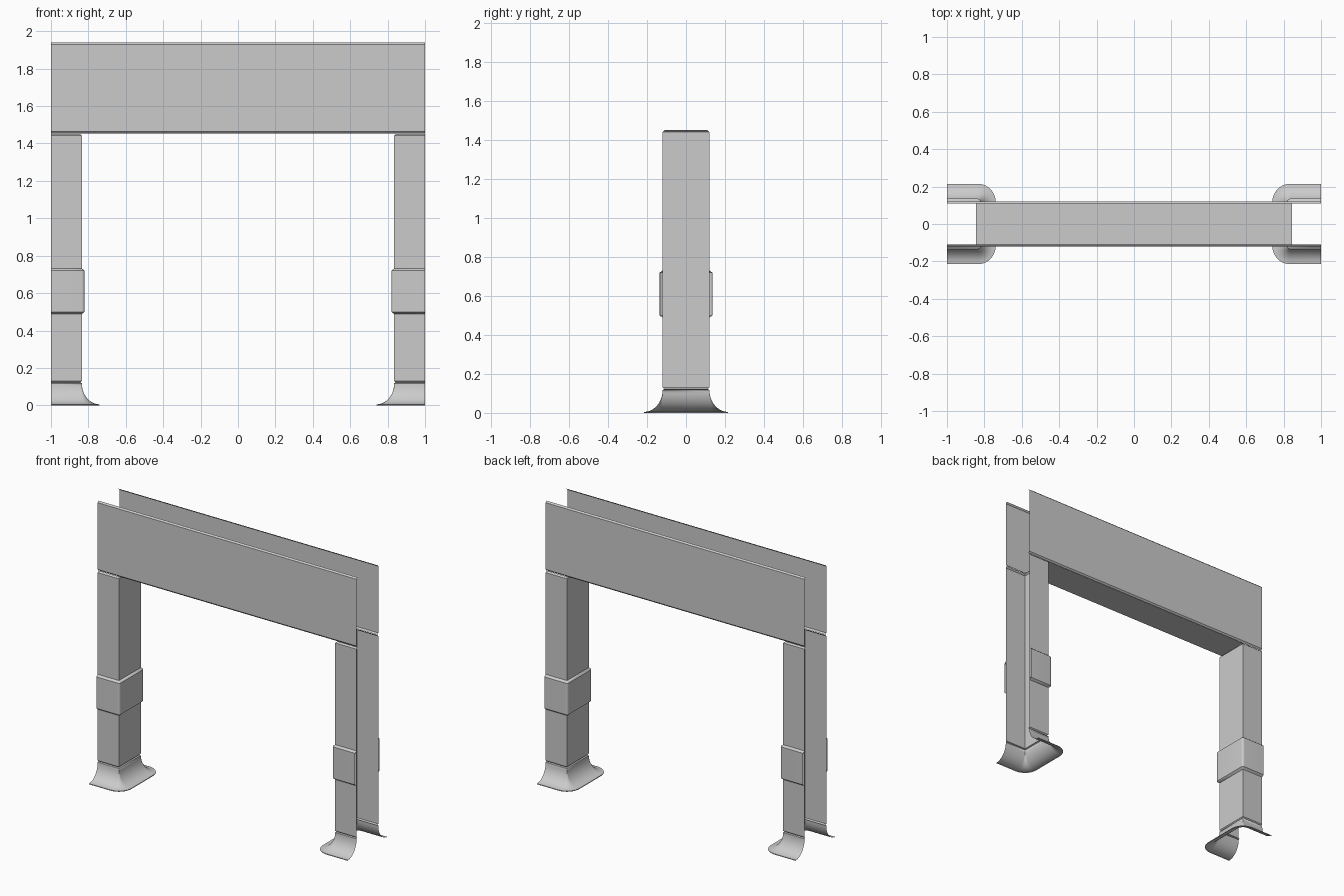
import bpy, bmesh
from math import sin, cos, pi

cube = bpy.data.objects.get("Cube")
if cube:
    bpy.data.objects.remove(cube, do_unlink=True)

grey = bpy.data.materials.new("plain grey")
grey.use_nodes = True
grey.diffuse_color = (0.6, 0.6, 0.6, 1)
grey.node_tree.nodes["Principled BSDF"].inputs["Base Color"].default_value = (0.6, 0.6, 0.6, 1)

HALF = 1.0      # half length, where the channel-shaped legs are open
INNER = 0.835   # inner face of the legs
DEPTH = 0.12    # front and back faces
CHAMFER = 0.01


def sheet(name, rows, mirror_axis=None):
    """Open sheet through rows of points, optionally mirrored on one axis."""
    bm = bmesh.new()
    grid = [[bm.verts.new(p) for p in row] for row in rows]
    for upper, lower in zip(grid, grid[1:]):
        for i in range(len(upper) - 1):
            bm.faces.new((upper[i], upper[i + 1], lower[i + 1], lower[i]))
    bmesh.ops.remove_doubles(bm, verts=bm.verts, dist=0.0001)
    mesh = bpy.data.meshes.new(name)
    bm.to_mesh(mesh)
    bm.free()
    mesh.materials.append(grey)
    obj = bpy.data.objects.new(name, mesh)
    bpy.context.collection.objects.link(obj)
    if mirror_axis is not None:
        mod = obj.modifiers.new("Mirror", 'MIRROR')
        mod.use_axis = [axis == mirror_axis for axis in range(3)]
        mod.use_mirror_merge = False
    bpy.ops.object.select_all(action='DESELECT')
    obj.select_set(True)
    bpy.context.view_layer.objects.active = obj
    bpy.ops.object.shade_smooth_by_angle(angle=pi / 6)
    return obj


def channel_ring(offset, z, steps=8):
    """U-shaped outline at a distance from the leg faces, with round outer corners."""
    radius, inset = max(offset, 0), min(offset, 0)
    cx, cy = INNER - inset, DEPTH + inset
    half = [(HALF, cy + radius)]
    for i in range(steps + 1):
        a = pi / 2 * i / steps
        half.append((cx - radius * sin(a), cy + radius * cos(a)))
    front = [(x, -y, z) for x, y in half]
    back = [(x, y, z) for x, y in reversed(half)]
    return front + back


def leg_part(name, profile):
    return sheet(name, [channel_ring(d, z) for d, z in profile], mirror_axis=0)


# Leg shafts, chamfered at both ends
leg_part("leg_shafts", [(-CHAMFER, 1.452), (0, 1.442), (0, 0.13), (-0.008, 0.122)])

# Raised bands round the legs
leg_part("leg_bands", [(0, 0.732), (0.015, 0.72), (0.015, 0.5), (0, 0.488)])

# Flared feet with a concave sweep
flare = [(-0.008, 0.122), (0, 0.118)]
for step in range(1, 11):
    a = pi / 2 * step / 10
    flare.append((0.095 * (1 - cos(a)), 0.005 + 0.113 * (1 - sin(a))))
flare.append((0.095, 0))
leg_part("flared_feet", flare)

# Front and back beam panels with chamfered long edges
panel = [(DEPTH - CHAMFER, 1.94), (DEPTH, 1.93), (DEPTH, 1.464), (DEPTH - CHAMFER, 1.454)]
sheet("beam_panels", [[(HALF, -y, z), (-HALF, -y, z)] for y, z in panel], mirror_axis=1)

# Underside of the beam between the legs
end, edge = INNER + CHAMFER, DEPTH - CHAMFER
sheet("beam_underside", [[(end, y, 1.453), (-end, y, 1.453)] for y in (-edge, edge)])
